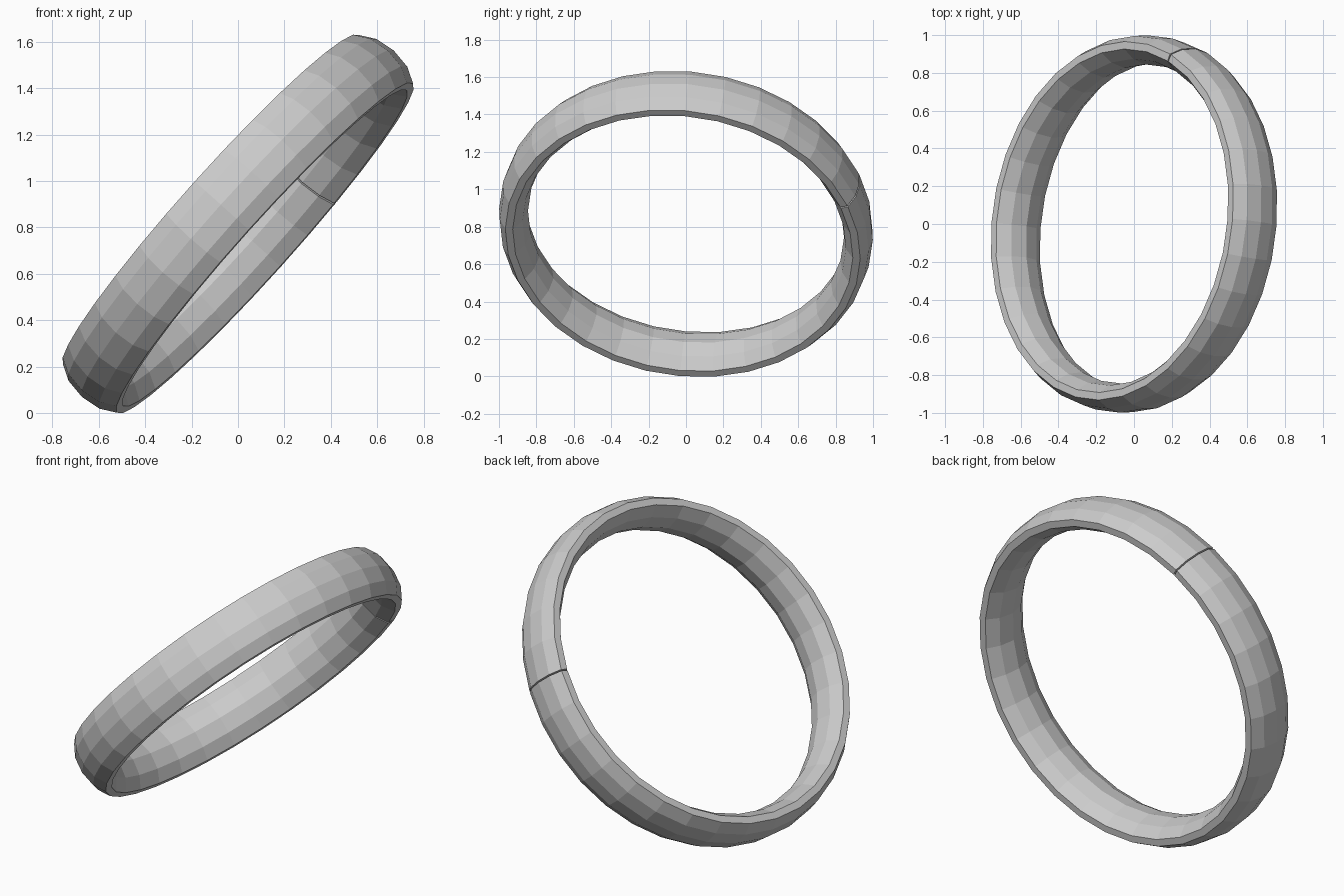
import bpy, bmesh, math
from mathutils import Vector

if "Cube" in bpy.data.objects:
    bpy.data.objects.remove(bpy.data.objects["Cube"])

SEGMENTS = 32
GAP = 0.008  # hairline opening at the seam, in radians
CENTRE = Vector((0, 0, 0.815))

# Ring axis and the in-plane direction pointing at the seam
axis = Vector((-0.74, 0.11, 0.664)).normalized()
seam = Vector((0.30, 0.87, 0.20))
u = (seam - axis * seam.dot(axis)).normalized()
v = axis.cross(u)

# Lens-shaped cross-section (radius, offset along axis)
half = [(1.005, 0.0), (0.992, 0.09), (0.955, 0.157),
        (0.915, 0.157), (0.87, 0.09), (0.85, 0.0)]
profile = half + [(r, -h) for r, h in half[-2:0:-1]]

# Band: sweep the section around the axis, leaving the seam open
bm = bmesh.new()
rings = []
for i in range(SEGMENTS + 1):
    a = GAP / 2 + (2 * math.pi - GAP) * i / SEGMENTS
    d = u * math.cos(a) + v * math.sin(a)
    rings.append([bm.verts.new(CENTRE + d * r + axis * h) for r, h in profile])
n = len(profile)
for p, q in zip(rings, rings[1:]):
    for j in range(n):
        k = (j + 1) % n
        bm.faces.new((p[j], p[k], q[k], q[j]))

# Seam end caps
bm.faces.new(rings[0][::-1])
bm.faces.new(rings[-1])
bmesh.ops.recalc_face_normals(bm, faces=bm.faces)

mesh = bpy.data.meshes.new("ring_band")
bm.to_mesh(mesh)
bm.free()
bpy.context.collection.objects.link(bpy.data.objects.new("ring_band", mesh))
